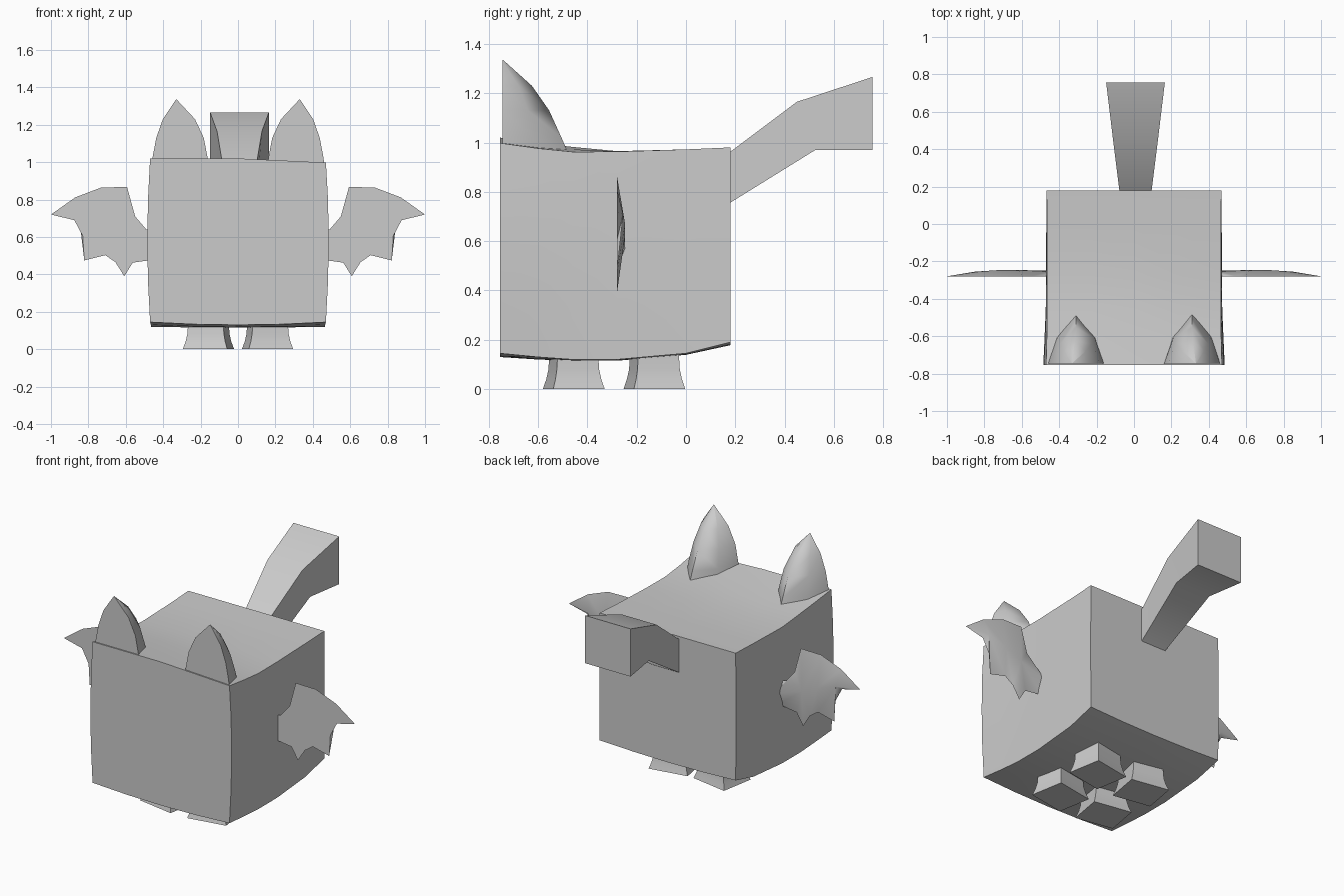
import bpy, bmesh
from math import radians
from mathutils import Matrix

cube = bpy.data.objects.get("Cube")
if cube:
    bpy.data.objects.remove(cube)

grey = bpy.data.materials.new("light_grey")
grey.use_nodes = True
grey.diffuse_color = (0.6, 0.6, 0.6, 1)
grey.node_tree.nodes["Principled BSDF"].inputs["Base Color"].default_value = (0.6, 0.6, 0.6, 1)


def finish(name, bm, angle, matrix):
    """Turn a bmesh into a named, shaded object."""
    bmesh.ops.transform(bm, matrix=matrix, verts=bm.verts)
    bmesh.ops.recalc_face_normals(bm, faces=bm.faces)
    mesh = bpy.data.meshes.new(name)
    bm.to_mesh(mesh)
    bm.free()
    mesh.materials.append(grey)
    obj = bpy.data.objects.new(name, mesh)
    bpy.context.collection.objects.link(obj)
    bpy.ops.object.select_all(action='DESELECT')
    obj.select_set(True)
    bpy.context.view_layer.objects.active = obj
    bpy.ops.object.shade_smooth_by_angle(angle=radians(angle))


def loft(name, rings, angle=35, matrix=Matrix()):
    """Skin a list of equal-length rings and cap both ends."""
    bm = bmesh.new()
    loops = [[bm.verts.new(p) for p in ring] for ring in rings]
    n = len(loops[0])
    for a, b in zip(loops, loops[1:]):
        for i in range(n):
            j = (i + 1) % n
            bm.faces.new((a[i], a[j], b[j], b[i]))
    bm.faces.new(loops[0])
    bm.faces.new(loops[-1])
    finish(name, bm, angle, matrix)


# Body: softly bulged box lofted from front to back
def body_ring(y, low, high, half, bulge, sag, tilt):
    steps = (-1, -0.5, 0, 0.5, 1)
    ring = [(half * t, y, low - sag * (1 - t * t)) for t in steps]
    side = [(half + bulge * (1 - t * t), low + (high - low) * (t + 1) / 2) for t in steps[1:-1]]
    ring += [(x, y, z) for x, z in side]
    ring += [(half * t, y, high - tilt * max(t, 0)) for t in reversed(steps)]
    ring += [(-x, y, z) for x, z in reversed(side)]
    return ring


body_sections = [
    (-0.755, 0.145, 1.02, 0.47, 0.015, 0.015, 0.022),
    (-0.60, 0.13, 0.998, 0.466, 0.012, 0.01, 0.022),
    (-0.46, 0.12, 0.982, 0.464, 0.008, 0.005, 0.02),
    (-0.28, 0.12, 0.965, 0.464, 0.006, 0.005, 0.002),
    (0.0, 0.145, 0.972, 0.465, 0.004, 0.006, 0),
    (0.18, 0.19, 0.98, 0.467, 0.002, 0.012, 0),
]
loft("body", [body_ring(*s) for s in body_sections])

# Tail: flaring square bar bent near its middle (y low, z low, y high, z high, half width)
tail_sections = [
    (0.17, 0.75, 0.17, 0.955, 0.085),
    (0.525, 0.97, 0.45, 1.165, 0.12),
    (0.757, 0.97, 0.757, 1.266, 0.157),
]
tail = [[(-w, yl, zl), (w, yl, zl), (w, yh, zh), (-w, yh, zh)]
        for yl, zl, yh, zh, w in tail_sections]
loft("tail", tail, matrix=Matrix.Translation((0.008, 0, 0)))

# Ears: flat front, rounded pointed back (z, centre x, half width, back y)
ear_front = -0.745
ear_sections = [
    (0.95, 0.31, 0.152, -0.475),
    (1.02, 0.31, 0.148, -0.505),
    (1.13, 0.31, 0.127, -0.555),
    (1.23, 0.316, 0.086, -0.625),
    (1.335, 0.33, 0.002, -0.742),
]


def ear_ring(z, cx, w, back):
    mid = ear_front + 0.55 * (back - ear_front)
    return [(cx - w, ear_front, z), (cx - 0.68 * w, mid, z), (cx, back, z),
            (cx + 0.68 * w, mid, z), (cx + w, ear_front, z)]


# Wings: flat front outline with a shallow domed back built on a spine
wing_outline = [
    (0.44, 0.63), (0.49, 0.64), (0.55, 0.71), (0.593, 0.867), (0.73, 0.865),
    (0.87, 0.812), (1.0, 0.72), (0.875, 0.69), (0.83, 0.605), (0.822, 0.475),
    (0.71, 0.503), (0.655, 0.465), (0.608, 0.39), (0.563, 0.463), (0.44, 0.48)]
wing_spine = [(0.44, -0.248, 0.56), (0.62, -0.247, 0.62),
              (0.73, -0.247, 0.67), (0.85, -0.255, 0.71)]


def wing(name, mirror):
    bm = bmesh.new()
    rim = [bm.verts.new((x, -0.28, z)) for x, z in wing_outline]
    spine = [bm.verts.new(p) for p in wing_spine]
    near = [min(spine, key=lambda s: abs(s.co.x - v.co.x)) for v in rim]
    bm.faces.new(rim)
    for i in range(len(rim) - 1):
        bm.faces.new((rim[i], rim[i + 1], near[i]))
        if near[i] != near[i + 1]:
            bm.faces.new((rim[i + 1], near[i + 1], near[i]))
    bm.faces.new((rim[0], spine[0], rim[-1]))
    finish(name, bm, 60, mirror)


# Feet: flared square pads turned slightly outward
def foot(name, sign, y):
    rings = []
    for z, s in ((0, 1), (0.04, 0.89), (0.08, 0.82), (0.16, 0.78)):
        w, d = 0.121 * s, 0.106 * s
        rings.append([(-w, -d, z), (w, -d, z), (w, d, z), (-w, d, z)])
    turn = Matrix.Translation((sign * 0.158, y, 0)) @ Matrix.Rotation(radians(10) * sign, 4, 'Z')
    loft(name, rings, matrix=turn)


for label, sign in (("left", 1), ("right", -1)):
    flip = Matrix.Diagonal((sign, 1, 1, 1))
    loft(label + "_ear", [ear_ring(*s) for s in ear_sections], 85, flip)
    wing(label + "_wing", flip)
    foot("front_" + label + "_foot", sign, -0.455)
    foot("rear_" + label + "_foot", sign, -0.128)
